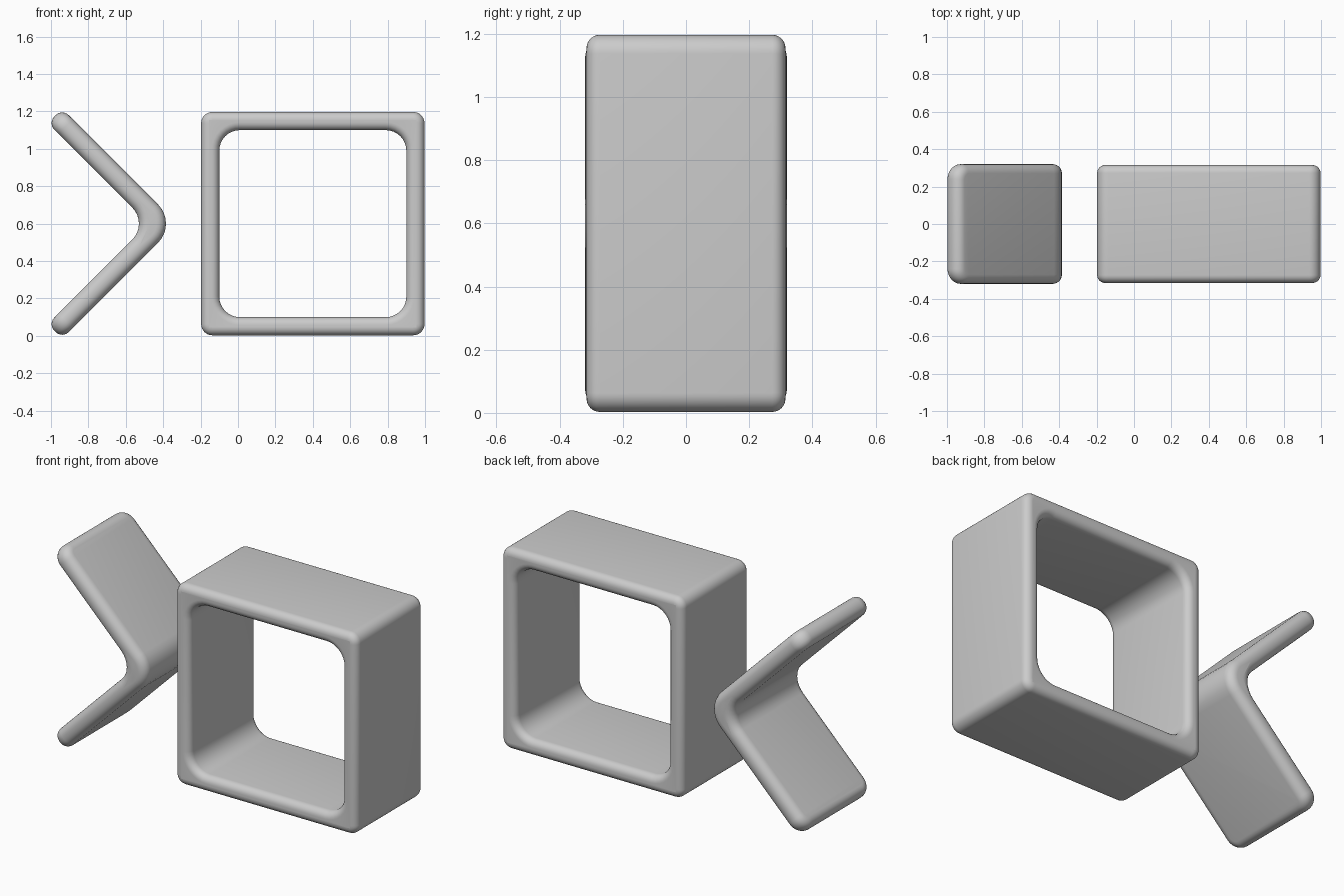
import bpy
import bmesh

cube = bpy.data.objects.get("Cube")
if cube:
    bpy.data.objects.remove(cube, do_unlink=True)

GREY = (0.6, 0.6, 0.6, 1.0)
mat = bpy.data.materials.new("plain grey")
mat.use_nodes = True
mat.diffuse_color = GREY
mat.node_tree.nodes["Principled BSDF"].inputs["Base Color"].default_value = GREY


def prism(faces, half_depth):
    """Extrude front (x, z) faces that share corners along y, centred on y = 0."""
    bm = bmesh.new()
    verts = {}
    for face in faces:
        for x, z in face:
            if (x, z) not in verts:
                verts[x, z] = bm.verts.new((x, -half_depth, z))
        bm.faces.new([verts[p] for p in face])
    new = bmesh.ops.extrude_face_region(bm, geom=bm.faces[:])["geom"]
    for v in new:
        if isinstance(v, bmesh.types.BMVert):
            v.co.y = half_depth
    bmesh.ops.recalc_face_normals(bm, faces=bm.faces[:])
    return bm


def round_edges(bm, test, radius, segments=8):
    bm.normal_update()
    edges = [e for e in bm.edges if test(e)]
    bmesh.ops.bevel(bm, geom=edges, offset=radius, segments=segments, profile=0.5,
                    affect='EDGES', offset_type='OFFSET', clamp_overlap=False)


def along_y(e):
    d = e.verts[1].co - e.verts[0].co
    return abs(d.y) > 0.4 and e.calc_face_angle(0) > 0.5


def mid_x(e):
    return (e.verts[0].co.x + e.verts[1].co.x) / 2


def sharp(e):
    return e.calc_face_angle(0) > 0.9


def finish(bm, name):
    mesh = bpy.data.meshes.new(name)
    bm.to_mesh(mesh)
    bm.free()
    mesh.materials.append(mat)
    obj = bpy.data.objects.new(name, mesh)
    bpy.context.collection.objects.link(obj)
    bpy.ops.object.select_all(action='DESELECT')
    obj.select_set(True)
    bpy.context.view_layer.objects.active = obj
    bpy.ops.object.shade_smooth_by_angle(angle=0.7)


# Square frame: four mitred walls around an open middle
def square(half):
    return [(0.4 + sx * half, 0.6 + sz * half)
            for sx, sz in ((-1, -1), (1, -1), (1, 1), (-1, 1))]


outer, inner = square(0.597), square(0.5)
walls = [[outer[i], outer[(i + 1) % 4], inner[(i + 1) % 4], inner[i]] for i in range(4)]
bm = prism(walls, 0.315)


def is_outer(e):
    return max(abs(e.verts[0].co.x - 0.4), abs(e.verts[0].co.z - 0.6)) > 0.55


round_edges(bm, lambda e: along_y(e) and is_outer(e), 0.06)
round_edges(bm, lambda e: along_y(e) and not is_outer(e)
            and abs(abs(mid_x(e) - 0.4) - 0.5) < 0.001, 0.11)
round_edges(bm, sharp, 0.042, 6)
finish(bm, "square_frame")

# Chevron: two slanted plates meeting at a rounded fold
TIP, NOTCH = (-0.325, 0.6), (-0.48, 0.6)
upper = [TIP, (-0.94, 1.215), (-1.0175, 1.1375), NOTCH]
lower = [(x, 1.2 - z) for x, z in reversed(upper)]
bm = prism([upper, lower], 0.32)


# Plate corners, then the fold, then the rim
def plate_corner(e):
    a, b = e.verts
    return abs(a.co.y - b.co.y) < 0.01 and mid_x(e) < -0.9 and e.calc_length() < 0.2


round_edges(bm, plate_corner, 0.08)
round_edges(bm, lambda e: along_y(e) and mid_x(e) > -0.4, 0.145)
round_edges(bm, lambda e: along_y(e) and -0.5 < mid_x(e) < -0.45, 0.12)
round_edges(bm, sharp, 0.05, 6)
finish(bm, "chevron")
